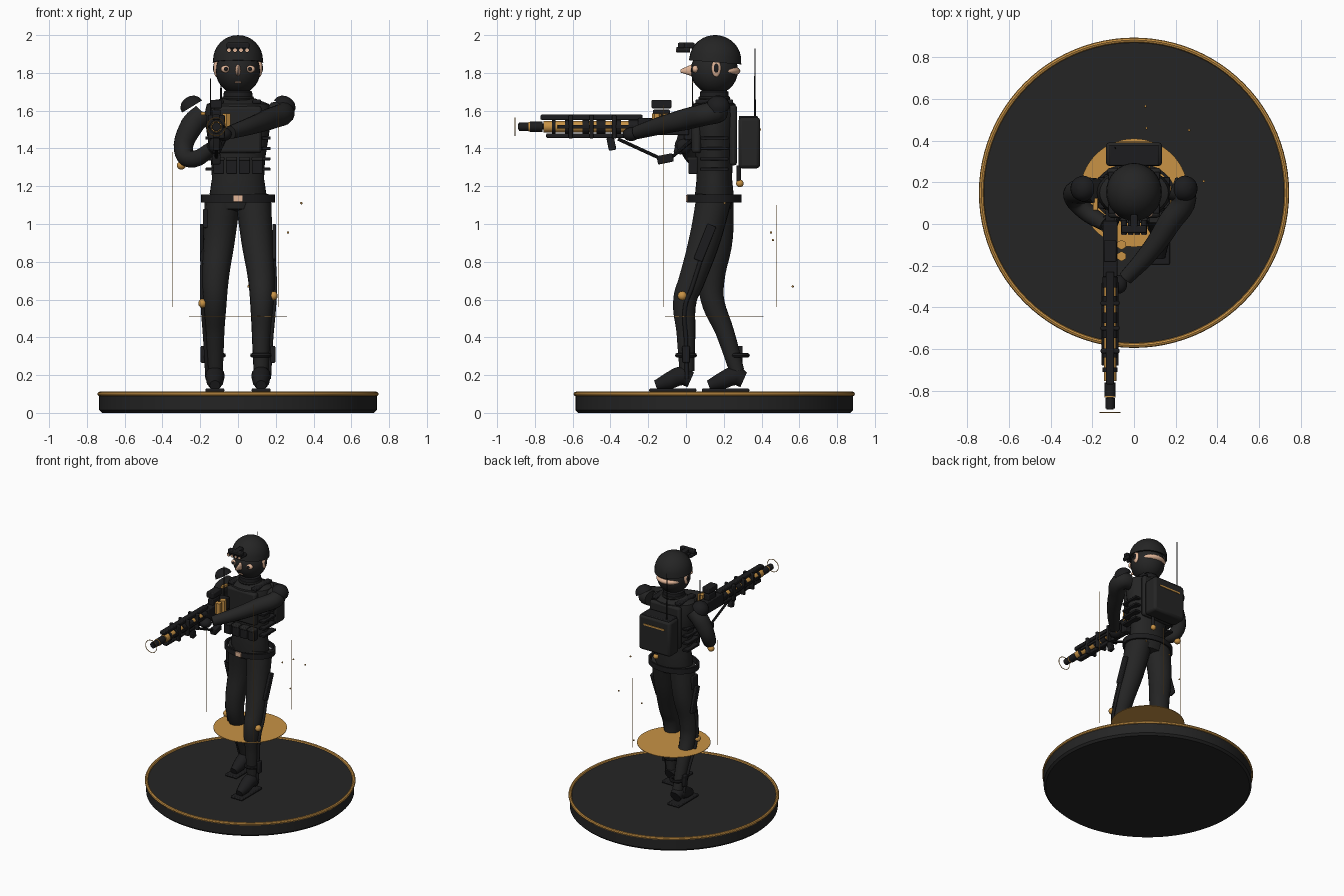
import bpy, math
from mathutils import Vector

if "Cube" in bpy.data.objects:
    bpy.data.objects.remove(bpy.data.objects["Cube"])


def material(name, r, g, b):
    m = bpy.data.materials.new(name)
    m.use_nodes = True
    m.diffuse_color = (r, g, b, 1)
    m.node_tree.nodes["Principled BSDF"].inputs["Base Color"].default_value = (r, g, b, 1)
    return m


CLOTH = material("charcoal cloth", .018, .018, .018)
METAL = material("black metal", .012, .012, .013)
GOLD = material("gold", .58, .29, .06)
SKIN = material("skin", .75, .46, .31)


def finish(name, mat):
    o = bpy.context.object
    o.name = name
    o.data.materials.clear()
    o.data.materials.append(mat)
    bpy.ops.object.shade_smooth_by_angle(angle=math.radians(40))
    return o


def box(name, mat, loc, size, rot=(0, 0, 0), bevel=.006):
    bpy.ops.mesh.primitive_cube_add(size=1, location=loc, rotation=rot)
    o = finish(name, mat)
    o.scale = size
    bpy.ops.object.transform_apply(location=False, rotation=False, scale=True)
    if bevel:
        b = o.modifiers.new("bevel", 'BEVEL')
        b.width, b.segments = bevel, 2
    return o


def ball(name, mat, loc, size, rot=(0, 0, 0)):
    bpy.ops.mesh.primitive_uv_sphere_add(segments=24, ring_count=14, radius=1, location=loc, rotation=rot)
    o = finish(name, mat)
    o.scale = size
    return o


def rod(name, mat, a, b, r, r2=None, sides=16):
    a, b = Vector(a), Vector(b)
    d = b - a
    bpy.ops.mesh.primitive_cone_add(vertices=sides, radius1=r, radius2=r if r2 is None else r2,
                                    depth=d.length, location=(a + b) / 2,
                                    rotation=d.to_track_quat('Z', 'Y').to_euler())
    return finish(name, mat)


def ring(name, mat, loc, r, t, rot=(0, 0, 0), sides=32):
    bpy.ops.mesh.primitive_torus_add(major_radius=r, minor_radius=t, major_segments=sides,
                                     minor_segments=8, location=loc, rotation=rot)
    return finish(name, mat)


def tube(name, mat, points):
    """Smooth limb through (x, y, z, radius) points."""
    c = bpy.data.curves.new(name, 'CURVE')
    c.dimensions, c.bevel_depth, c.bevel_resolution = '3D', 1, 5
    c.resolution_u, c.use_fill_caps = 6, True
    s = c.splines.new('BEZIER')
    s.bezier_points.add(len(points) - 1)
    for p, q in zip(s.bezier_points, points):
        p.co, p.radius = q[:3], q[3]
        p.handle_left_type = p.handle_right_type = 'AUTO'
    o = bpy.data.objects.new(name, c)
    bpy.context.collection.objects.link(o)
    bpy.ops.object.select_all(action='DESELECT')
    o.select_set(True)
    bpy.context.view_layer.objects.active = o
    bpy.ops.object.convert(target='MESH')
    return finish(name, mat)


def lathe(name, mat, profile, loc=(0, .15, 0), depth=1, rot=(0, 0, 0), sides=32):
    """Spin (radius, height) points about z, squashed in y by depth."""
    verts = [(r * math.cos(i * math.tau / sides), depth * r * math.sin(i * math.tau / sides), z)
             for r, z in profile for i in range(sides)]
    faces = [(k * sides + i, k * sides + (i + 1) % sides, (k + 1) * sides + (i + 1) % sides, (k + 1) * sides + i)
             for k in range(len(profile) - 1) for i in range(sides)]
    me = bpy.data.meshes.new(name)
    me.from_pydata(verts, [], faces)
    o = bpy.data.objects.new(name, me)
    bpy.context.collection.objects.link(o)
    o.location, o.rotation_euler = loc, rot
    bpy.ops.object.select_all(action='DESELECT')
    o.select_set(True)
    bpy.context.view_layer.objects.active = o
    return finish(name, mat)


# Display base, gold rim and floating disc
lathe("base", CLOTH, [(0, 0), (.72, 0), (.735, .015), (.735, .1), (0, .1)], sides=96)
ring("base_rim", GOLD, (0, .15, .1), .733, .012, sides=96)
rod("floating_disc", GOLD, (0, .15, .509), (0, .15, .513), .26, sides=64)

# Light beams and drifting sparks
for i, (x, y, top) in enumerate([(-.345, .1, 1.38), (.215, -.12, 1.63), (.125, .477, 1.1)]):
    rod(f"beam_{i}", GOLD, (x, y, .56), (x, y, top), .0018, sides=6)
for i, p in enumerate([(.055, .565, .67), (.265, .45, .955), (.06, .46, .915), (.335, .205, 1.11)]):
    ball(f"spark_{i}", GOLD, p, (.006, .006, .006))

# Legs and boots; the left leg steps forward
LEGS = {
    "left": (1, -.01, [(.08, .15, 1.14, .095), (.1, .1, .92, .084), (.124, .03, .7, .07),
                       (.126, -.005, .6, .063), (.123, 0, .42, .05), (.122, .005, .22, .04)]),
    "right": (-1, .27, [(-.08, .16, 1.14, .095), (-.1, .165, .92, .084), (-.12, .135, .7, .07),
                        (-.122, .14, .6, .063), (-.122, .205, .43, .05), (-.12, .27, .22, .04)])}
for side, (s, heel, path) in LEGS.items():
    x = .122 * s
    tube(f"{side}_leg", CLOTH, path)
    tube(f"{side}_boot", METAL, [(x, heel + .035, .175, .043), (x, heel - .01, .195, .052),
                                 (x, heel - .08, .17, .046), (x, heel - .15, .145, .028)])
    box(f"{side}_sole", METAL, (x, heel - .06, .12), (.1, .25, .018))
    ring(f"{side}_ankle_strap", METAL, (x, heel + .01, .305), .046, .012)
    # Outer leg rail, knee joint and thigh gear follow the leg
    tube(f"{side}_leg_rail", METAL, [(p[0] + s * (p[3] + .003) * .98, p[1], p[2] - .04, .011) for p in path[1:]])
    knee = path[3]
    ball(f"{side}_knee_joint", GOLD, (s * .188, knee[1] - .015, .62 if s > 0 else .58), (.022, .024, .024))
    box(f"{side}_thigh_plate", METAL, (s * .192, path[1][1], .9), (.02, .05, .2), (.3 if s < 0 else -.38, 0, 0))
    box(f"{side}_calf_box", METAL, (s * .185, heel + .01, .31), (.025, .04, .09))
box("holster", METAL, (-.165, .15, 1.03), (.04, .07, .1))

# Torso, vest and belt
lathe("torso", CLOTH, [(0, 1.06), (.13, 1.08), (.15, 1.16), (.138, 1.24), (.143, 1.34), (.165, 1.48),
                       (.178, 1.58), (.165, 1.635), (.09, 1.665), (0, 1.67)], depth=.68)
box("chest_plate", CLOTH, (0, .055, 1.5), (.25, .05, .25), bevel=.015)
box("back_plate", CLOTH, (0, .25, 1.47), (.26, .04, .32), bevel=.015)
lathe("belt", METAL, [(.18, 1.115), (.196, 1.115), (.196, 1.155), (.18, 1.155), (.18, 1.115)], depth=.74)
box("buckle", SKIN, (0, .005, 1.135), (.05, .012, .036), bevel=.003)
for i in range(4):
    x = -.102 + i * .068
    box(f"pouch_{i}", METAL, (x, .037, 1.31), (.058, .05, .09))
    box(f"pouch_flap_{i}", CLOTH, (x, .032, 1.345), (.06, .055, .02))
for s, side in ((1, "left"), (-1, "right")):
    box(f"{side}_vest_strap", METAL, (s * .1, .15, 1.648), (.045, .2, .022))
    for i in range(4):
        box(f"{side}_side_strap_{i}", METAL, (s * .15, .15, 1.29 + i * .055), (.045, .15, .016), bevel=.003)
    box(f"{side}_collar_tab", GOLD, (s * .185, .095, 1.585), (.025, .06, .018), bevel=.003)
    # Shoulder pads
    lathe(f"{side}_shoulder_pad", METAL, [(.062, -.012), (.057, .012), (.04, .032), (.02, .041), (0, .043)],
          (s * .25, .17, 1.632), rot=(0, s * .55, 0))

# Backpack with antennas
box("backpack", CLOTH, (0, .335, 1.43), (.27, .115, .27), bevel=.018)
box("backpack_lid", METAL, (0, .33, 1.56), (.24, .1, .025))
box("backpack_stripe", GOLD, (0, .394, 1.5), (.18, .006, .012), bevel=0)
rod("pack_antenna", METAL, (-.09, .365, 1.5), (-.09, .365, 1.93), .005, .003, 8)
rod("chest_antenna", METAL, (-.145, .035, 1.45), (-.145, .035, 1.77), .004, .003, 8)
rod("canteen_stem", METAL, (.06, .28, 1.22), (.06, .28, 1.31), .012)
ball("canteen", GOLD, (.06, .285, 1.215), (.02, .02, .02))

# Arms
tube("right_arm", CLOTH, [(-.18, .16, 1.585, .06), (-.245, .16, 1.52, .062), (-.285, .12, 1.37, .048),
                          (-.23, .06, 1.345, .045), (-.14, .0, 1.4, .036)])
ball("right_elbow", GOLD, (-.3, .12, 1.31), (.024, .024, .022))
ball("right_hand", METAL, (-.12, -.015, 1.415), (.035, .045, .045))
tube("left_arm", CLOTH, [(.18, .17, 1.59, .055), (.235, .15, 1.59, .06), (.165, .0, 1.555, .057),
                         (.07, -.14, 1.52, .047), (-.04, -.26, 1.485, .036)])
ball("left_hand", METAL, (-.075, -.29, 1.475), (.042, .045, .036))

# Neck and masked head
lathe("collar", METAL, [(.08, 1.62), (.075, 1.7), (.06, 1.71), (0, 1.71)])
ring("collar_band", CLOTH, (0, .15, 1.665), .073, .012)
ball("head", CLOTH, (0, .15, 1.812), (.118, .125, .125))
ball("nape", SKIN, (0, .2, 1.81), (.098, .088, .034))
rod("nose", SKIN, (0, .06, 1.815), (0, -.03, 1.81), .042, .008, 12).scale.x = .5
box("mouth", SKIN, (0, .036, 1.75), (.035, .01, .007), bevel=.002)
for s, side in ((1, "left"), (-1, "right")):
    ball(f"{side}_eye_patch", SKIN, (s * .065, .05, 1.82), (.026, .018, .02))
    ball(f"{side}_eye", METAL, (s * .064, .035, 1.821), (.011, .008, .01))
    ball(f"{side}_ear", SKIN, (s * .115, .16, 1.825), (.014, .025, .046))
    ball(f"{side}_ear_plug", METAL, (s * .124, .16, 1.825), (.008, .014, .026))

# Helmet with a four lens sight
dome = [(.132 * math.cos(a * math.pi / 16), .132 * math.sin(a * math.pi / 16)) for a in range(9)]
lathe("helmet", CLOTH, [(.12, -.012), (.134, -.012)] + dome, (0, .155, 1.868), 1.04, (-.08, 0, 0))
box("sight_mount", METAL, (0, .01, 1.945), (.035, .07, .03))
box("sight_bridge", METAL, (0, -.025, 1.945), (.12, .035, .03))
for i in range(4):
    x = -.048 + i * .032
    rod(f"sight_tube_{i}", METAL, (x, .02, 1.922), (x, -.05, 1.922), .014)
    rod(f"sight_lens_{i}", SKIN, (x, -.05, 1.92), (x, -.054, 1.92), .01)

# Rifle, laid along y
GX, GZ = -.115, 1.515


def barrel(name, mat, y1, y2, r, z=GZ, sides=16):
    return rod(name, mat, (GX, y1, z), (GX, y2, z), r, sides=sides)


box("receiver", METAL, (GX, -.12, GZ), (.07, .27, .09))
box("stock", METAL, (GX, .04, 1.49), (.045, .1, .09))
barrel("gold_core", GOLD, -.25, -.755, .03, sides=12)
box("top_rail", METAL, (GX, -.5, 1.565), (.04, .54, .028))
box("lower_rail", METAL, (GX, -.49, 1.468), (.036, .5, .024))
for i, (y, w) in enumerate([(-.7, .02), (-.62, .04), (-.53, .035), (-.45, .05), (-.36, .03), (-.28, .05)]):
    barrel(f"barrel_band_{i}", METAL, y - w / 2, y + w / 2, .036)
for y in (-.61, -.5, -.38):
    box("rail_clamp", METAL, (GX, y, GZ), (.09, .022, .125))
for s in (-1, 1):
    box("side_rail", METAL, (GX + s * .034, -.48, GZ), (.012, .4, .02), bevel=.003)
barrel("barrel", METAL, -.74, -.89, .016)
barrel("suppressor", METAL, -.76, -.825, .027)
barrel("muzzle_brake", METAL, -.835, -.885, .023)
barrel("muzzle_band", GOLD, -.827, -.834, .026)
ring("muzzle_ring", GOLD, (GX, -.905, GZ), .048, .0025, (math.pi / 2, 0, 0))
box("scope_base", METAL, (GX, -.13, 1.58), (.045, .09, .05))
box("scope", METAL, (GX, -.13, 1.635), (.06, .105, .045))
box("magazine", METAL, (GX, -.395, 1.425), (.035, .04, .07), (.2, 0, 0))
box("grip", METAL, (GX, -.03, 1.43), (.035, .045, .12), (-.25, 0, 0))
rod("sling_strut", METAL, (GX, -.36, 1.45), (GX, -.12, 1.34), .009, sides=8)
box("sling_box", METAL, (GX, -.11, 1.345), (.045, .085, .045), (.2, 0, 0))
rod("sling", METAL, (GX, -.08, 1.35), (-.07, .04, 1.45), .009, sides=8)
for y in (-.1, -.155):
    rod("charge_cell", GOLD, (-.06, y, 1.5), (-.06, y, 1.585), .024, sides=6)
